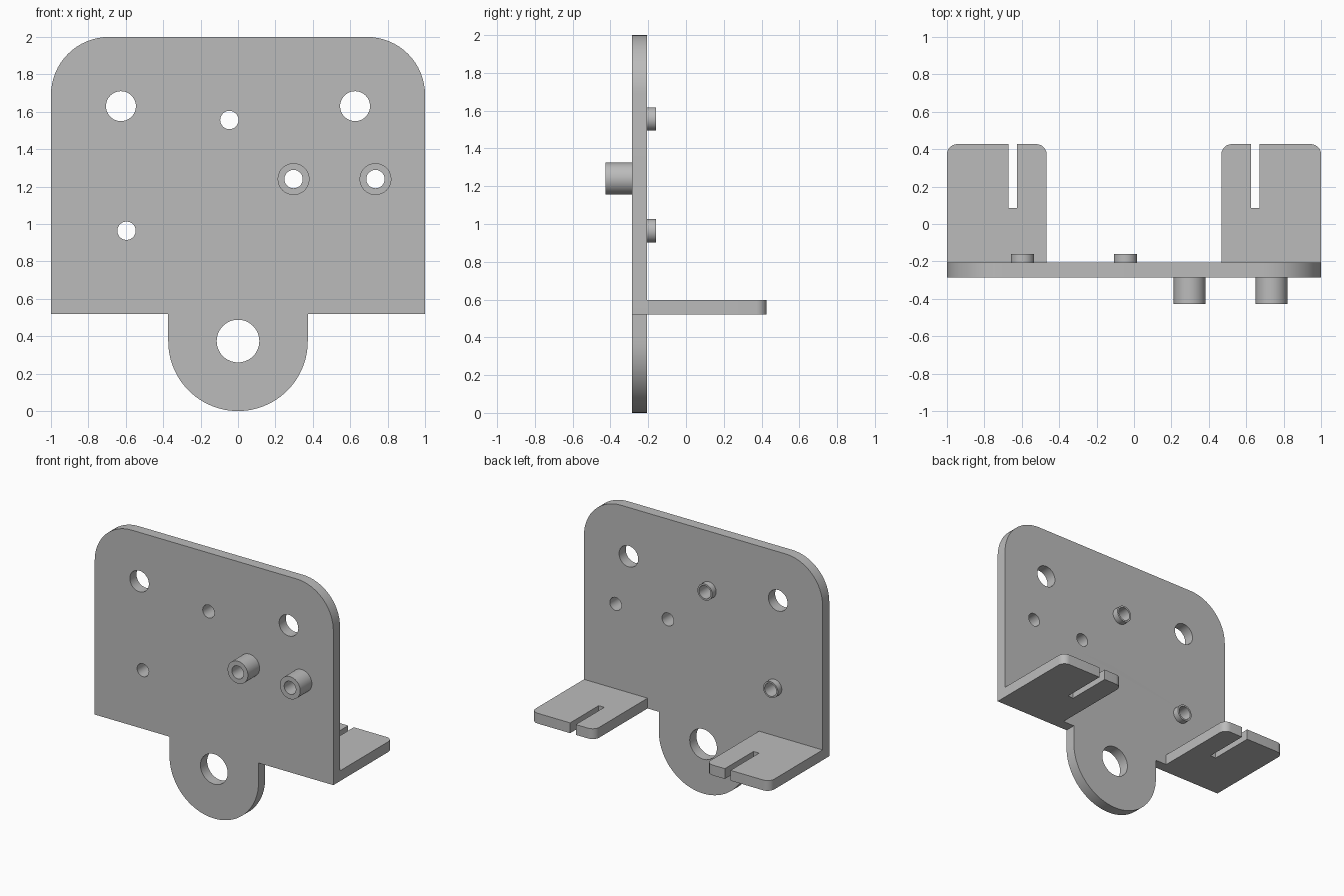
import bpy, bmesh
from math import sin, cos, pi, radians
from mathutils import Matrix

cube = bpy.data.objects.get("Cube")
if cube:
    bpy.data.objects.remove(cube)

steel = bpy.data.materials.new("plain grey metal")
steel.use_nodes = True
GREY = (0.5, 0.5, 0.5, 1)
steel.diffuse_color = GREY
steel.node_tree.nodes["Principled BSDF"].inputs["Base Color"].default_value = GREY

UPRIGHT = Matrix.Rotation(radians(90), 4, "X")


def arc(cx, cy, r, start, end, steps=16):
    """Points along an arc, angles in degrees."""
    angles = [radians(start + (end - start) * i / steps) for i in range(steps + 1)]
    return [(cx + r * cos(a), cy + r * sin(a)) for a in angles]


def circle(cx, cy, r, steps=48):
    return arc(cx, cy, r, 0, 360, steps)[:-1]


def extrude_profile(name, loops, thickness, matrix):
    """Extrude an outline with holes, centred on its plane."""
    curve = bpy.data.curves.new(name + "_profile", "CURVE")
    curve.dimensions = "2D"
    curve.fill_mode = "BOTH"
    curve.extrude = thickness / 2
    for loop in loops:
        spline = curve.splines.new("POLY")
        spline.points.add(len(loop) - 1)
        for point, (x, y) in zip(spline.points, loop):
            point.co = (x, y, 0, 1)
        spline.use_cyclic_u = True
    helper = bpy.data.objects.new(name + "_profile", curve)
    mesh = bpy.data.meshes.new_from_object(helper)
    bpy.data.objects.remove(helper)
    bpy.data.curves.remove(curve)

    bm = bmesh.new()
    bm.from_mesh(mesh)
    bmesh.ops.remove_doubles(bm, verts=bm.verts, dist=0.0001)
    bmesh.ops.recalc_face_normals(bm, faces=bm.faces)
    bm.transform(matrix)
    bm.to_mesh(mesh)
    bm.free()
    mesh.name = name
    mesh.materials.clear()
    mesh.materials.append(steel)
    obj = bpy.data.objects.new(name, mesh)
    bpy.context.collection.objects.link(obj)
    bpy.ops.object.select_all(action="DESELECT")
    obj.select_set(True)
    bpy.context.view_layer.objects.active = obj
    bpy.ops.object.shade_smooth_by_angle(angle=radians(30))
    return obj


def upright(name, loops, front, back):
    """Profile standing in the x-z plane between two y values."""
    place = Matrix.Translation((0, (front + back) / 2, 0)) @ UPRIGHT
    return extrude_profile(name, loops, back - front, place)


FRONT, BACK = -0.287, -0.207      # faces of the plate
SHOULDER = 0.52                   # lower edge of the plate
TONGUE = 0.373                    # radius of the round lower tongue
CORNER = 0.31
BORE = 0.049
standoffs = [(0.297, 1.24), (0.735, 1.24)]
collars = [(-0.046, 1.556), (-0.596, 0.964)]

# Main plate with rounded upper corners and a lower tongue
outline = arc(0, TONGUE, TONGUE, 180, 360, 48)
outline += [(TONGUE, SHOULDER), (1, SHOULDER)]
outline += arc(1 - CORNER, 2 - CORNER, CORNER, 0, 90)
outline += arc(CORNER - 1, 2 - CORNER, CORNER, 90, 180)
outline += [(-1, SHOULDER), (-TONGUE, SHOULDER)]
holes = [circle(x, z, BORE) for x, z in standoffs + collars]
holes += [circle(x, 1.63, 0.08) for x in (-0.626, 0.626)]
holes.append(circle(0, 0.374, 0.114))
upright("back_plate", [outline] + holes, FRONT, BACK)

# Hollow standoffs on the front
for side, (x, z) in zip(("inner", "outer"), standoffs):
    upright(side + "_standoff", [circle(x, z, 0.085), circle(x, z, BORE)], -0.427, FRONT)

# Short hollow collars on the back
for side, (x, z) in zip(("upper", "lower"), collars):
    upright(side + "_collar", [circle(x, z, 0.062), circle(x, z, BORE)], BACK, -0.16)

# Slotted shelf tabs reaching backwards
END, SLOT_END, ROUND = 0.427, 0.085, 0.055
for side, s in (("left", 1), ("right", -1)):
    tab = [(0.467, BACK), (1, BACK)]
    tab += arc(1 - ROUND, END - ROUND, ROUND, 0, 90, 8)
    tab += [(0.672, END), (0.672, SLOT_END), (0.625, SLOT_END), (0.625, END)]
    tab += arc(0.467 + ROUND, END - ROUND, ROUND, 90, 180, 8)
    tab = [(s * x, y) for x, y in tab]
    extrude_profile(side + "_tab", [tab], 0.078, Matrix.Translation((0, 0, SHOULDER + 0.039)))
